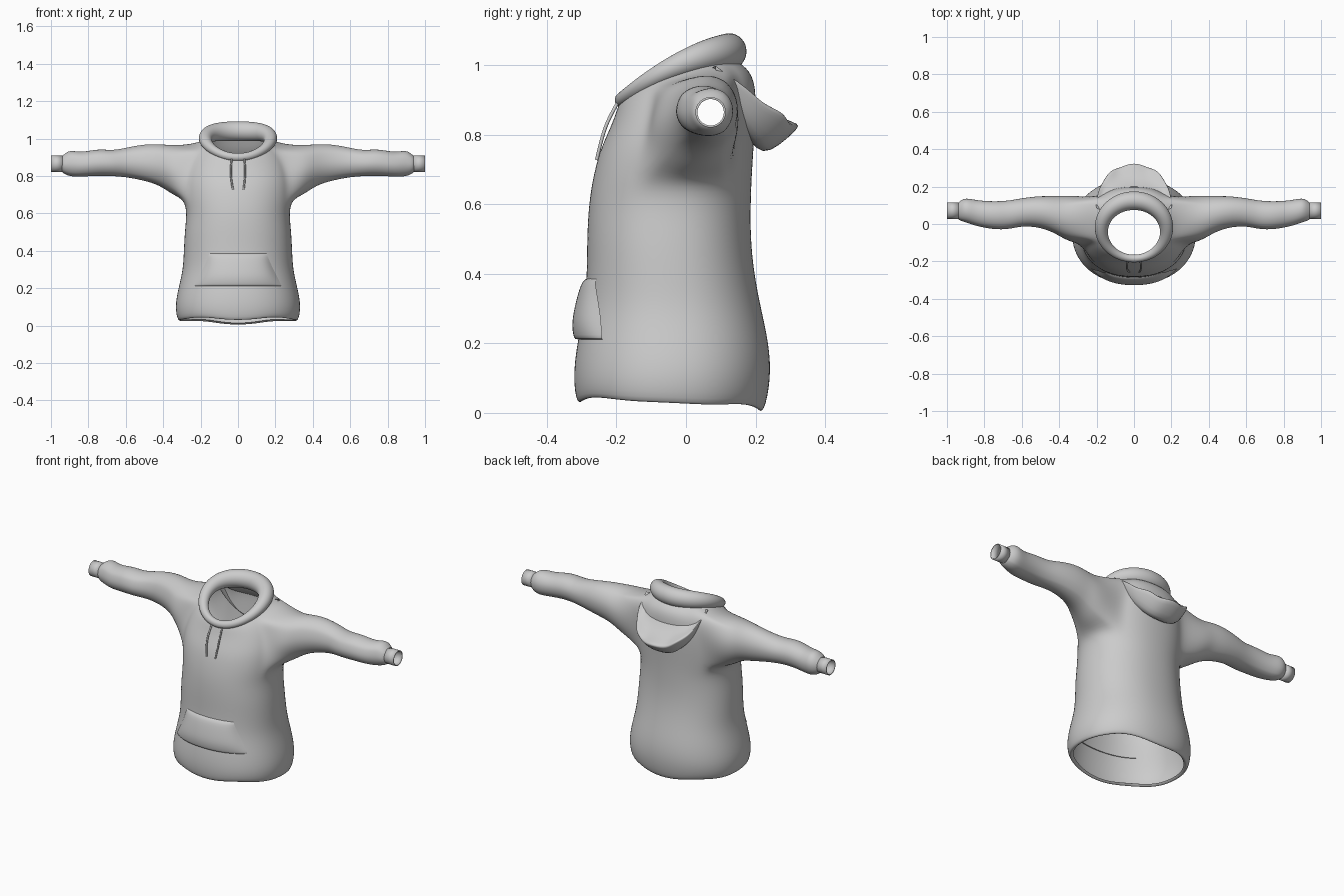
import bpy, bmesh, math
from math import sin, cos, pi

if "Cube" in bpy.data.objects:
    bpy.data.objects.remove(bpy.data.objects["Cube"])

# torso rings: half width, front y, back y, front z, back z, extra side z
RINGS = [(.30, -.295, .205, .05, .025, 0), (.322, -.315, .225, .03, .003, 0),
         (.34, -.327, .247, .1, .1, 0), (.32, -.315, .24, .2, .2, 0),
         (.295, -.293, .217, .3, .3, 0), (.291, -.286, .197, .4, .4, 0),
         (.286, -.286, .187, .5, .5, 0), (.275, -.281, .187, .6, .6, 0),
         (.287, -.268, .19, .68, .68, -.01), (.29, -.25, .196, .75, .77, 0),
         (.28, -.228, .2, .8, .85, .01), (.255, -.208, .203, .845, .92, .03),
         (.222, -.197, .19, .88, .985, .028), (.178, -.187, .135, .9, 1.02, .025)]
# sleeve rings: x, centre y, centre z, radius y, radius z
SLEEVE = [(.35, .03, .832, .13, .134), (.42, .05, .861, .103, .111),
          (.5, .067, .873, .088, .099), (.6, .065, .873, .077, .079),
          (.67, .048, .868, .08, .069), (.75, .046, .874, .078, .073),
          (.84, .057, .86, .072, .065), (.9, .076, .869, .069, .073),
          (.935, .07, .863, .053, .049), (.943, .071, .865, .04, .04)]
P = 2.2


def spow(v, e):
    return math.copysign(abs(v) ** e, v)


def finish(bm, name, mirror=False, subsurf=0, thick=0):
    bmesh.ops.recalc_face_normals(bm, faces=bm.faces)
    me = bpy.data.meshes.new(name)
    bm.to_mesh(me)
    bm.free()
    ob = bpy.data.objects.new(name, me)
    bpy.context.collection.objects.link(ob)
    for p in me.polygons:
        p.use_smooth = True
    if mirror:
        m = ob.modifiers.new("Mirror", 'MIRROR')
        m.merge_threshold = .002
    if thick:
        ob.modifiers.new("Thickness", 'SOLIDIFY').thickness = thick
    if subsurf:
        s = ob.modifiers.new("Smooth", 'SUBSURF')
        s.levels = s.render_levels = subsurf
    return ob


def loft(bm, rows, closed=False, wrap=False, skip=lambda r, c: False):
    vs = [[bm.verts.new(p) for p in row] for row in rows]
    nr, nc = len(vs), len(vs[0])
    for r in range(nr if wrap else nr - 1):
        for c in range(nc if closed else nc - 1):
            if not skip(r, c):
                a, b = vs[r], vs[(r + 1) % nr]
                d = (c + 1) % nc
                bm.faces.new((a[c], a[d], b[d], b[c]))
    return vs


def torso_point(ring, t):
    a, yf, yb, zf, zb, side = ring
    s = spow(sin(t), 2 / P)
    wave = .012 * cos(4 * t) * sin(t) ** 2 if zf < .06 else 0
    return (a * abs(cos(t)) ** (2 / P) if abs(cos(t)) > 1e-6 else 0,
            (yf + yb) / 2 + (yb - yf) / 2 * s,
            (zf + zb) / 2 + (zb - zf) / 2 * s + side * cos(t) ** 2 - wave)


def front_y(x, z):
    for p, q in zip(RINGS[1:], RINGS[2:]):
        if p[3] <= z <= q[3]:
            k = (z - p[3]) / (q[3] - p[3])
            a, yf, yb = [p[i] + (q[i] - p[i]) * k for i in range(3)]
            return (yf + yb) / 2 - (yb - yf) / 2 * (1 - min(1, abs(x) / a) ** P) ** (1 / P)


# body: half torso with an armhole, sleeve grown from the armhole, mirrored
bm = bmesh.new()
R0, R1, C0, C1 = 8, 12, 6, 12
rows = [[torso_point(r, -pi / 2 + pi * i / 16) for i in range(17)] for r in RINGS]
g = loft(bm, rows, skip=lambda r, c: R0 <= r < R1 and C0 <= c < C1)
hole = ([g[R0][c] for c in range(C0, C1)] + [g[r][C1] for r in range(R0, R1)]
        + [g[R1][c] for c in range(C1, C0, -1)] + [g[r][C0] for r in range(R1, R0, -1)])
cy = sum(v.co.y for v in hole) / len(hole)
cz = sum(v.co.z for v in hole) / len(hole)
ang = [math.atan2((v.co.z - cz) / .135, (v.co.y - cy) / .125) for v in hole]
prev = hole
n = len(hole)
for x, yc, zc, ry, rz in SLEEVE:
    cur = [bm.verts.new((x, yc + ry * cos(t), zc + rz * sin(t))) for t in ang]
    for i in range(n):
        j = (i + 1) % n
        bm.faces.new((prev[i], prev[j], cur[j], cur[i]))
    prev = cur
finish(bm, "body_and_sleeves", mirror=True, subsurf=2)

# cuffs
bm = bmesh.new()
loft(bm, [[(x, .071 + .044 * cos(2 * pi * i / 32), .865 + .044 * sin(2 * pi * i / 32))
           for i in range(32)] for x in (.938, 1.0)], closed=True)
cuff = finish(bm, "cuffs", mirror=True, thick=.006)
cuff.modifiers["Thickness"].offset = -1

# rolled collar: tilted ring, thin in front and fat behind
bm = bmesh.new()
rows = []
for i in range(48):
    t = 2 * pi * i / 48
    s, c = sin(t), cos(t)
    r = .036 + .015 * s
    rows.append([((.174 + r * cos(u)) * c, -.03 + (.155 + r * cos(u)) * s,
                  .97 + .07 * s + .028 * c * c + r * 1.05 * sin(u))
                 for u in [2 * pi * k / 16 for k in range(16)]])
finish(bm_ := bm, "collar", subsurf=1) if loft(bm, rows, closed=True, wrap=True) else None

# hood hanging behind: dished top, scalloped rim, underside
bm = bmesh.new()
ts = [-pi / 2 + pi * i / 24 for i in range(25)]


def hood_row(w, y0, dy, z0, dz, wob=0):
    return [(w * spow(sin(t), .85), y0 + (dy + wob * cos(10 * t)) * cos(t),
             z0 - dz * cos(t) + wob * cos(10 * t) * cos(t)) for t in ts]


loft(bm, [hood_row(.165, .06, .09, 1.0, .0), hood_row(.175, .07, .115, .99, .07),
          hood_row(.188, .08, .165, .995, .135), hood_row(.2, .085, .225, 1.0, .168, .004),
          hood_row(.204, .085, .238, .998, .175, .006), hood_row(.202, .085, .225, .99, .185, .006),
          hood_row(.195, .085, .18, .98, .215, .003), hood_row(.18, .08, .14, .97, .228),
          hood_row(.165, .07, .115, .96, .18)])
finish(bm, "hood", subsurf=1)

# front pocket: z, half width, lift from the torso
bm = bmesh.new()
rows = []
for z, w, lift in [(.212, .225, -.008), (.211, .23, .008), (.222, .229, .014), (.25, .215, .024),
                   (.28, .2, .028), (.32, .18, .025), (.355, .165, .018), (.38, .155, .01),
                   (.388, .152, -.004)]:
    row = []
    for i in range(25):
        u = -1 + i / 12
        x = w * u
        k = 1 - abs(u) ** 8
        row.append((x, front_y(x, z) - (lift * k + .004 * (1 - k) if lift > 0 else lift), z))
    rows.append(row)
loft(bm, rows)
finish(bm, "front_pocket", subsurf=1)

# drawstrings
for side, end in ((-1, .027), (1, .03)):
    cu = bpy.data.curves.new("drawstring", 'CURVE')
    cu.dimensions = '3D'
    cu.bevel_depth = .005
    cu.bevel_resolution = 2
    cu.use_fill_caps = True
    sp = cu.splines.new('NURBS')
    pts = [(.034, -.198, .89), (.037, -.215, .86), (.038, -.233, .82), (.036, -.246, .775), (end, -.257, .728)]
    sp.points.add(len(pts) - 1)
    for p, (x, y, z) in zip(sp.points, pts):
        p.co = (side * x, y, z, 1)
    sp.use_endpoint_u = True
    sp.order_u = 3
    ob = bpy.data.objects.new("drawstring_left" if side < 0 else "drawstring_right", cu)
    bpy.context.collection.objects.link(ob)
